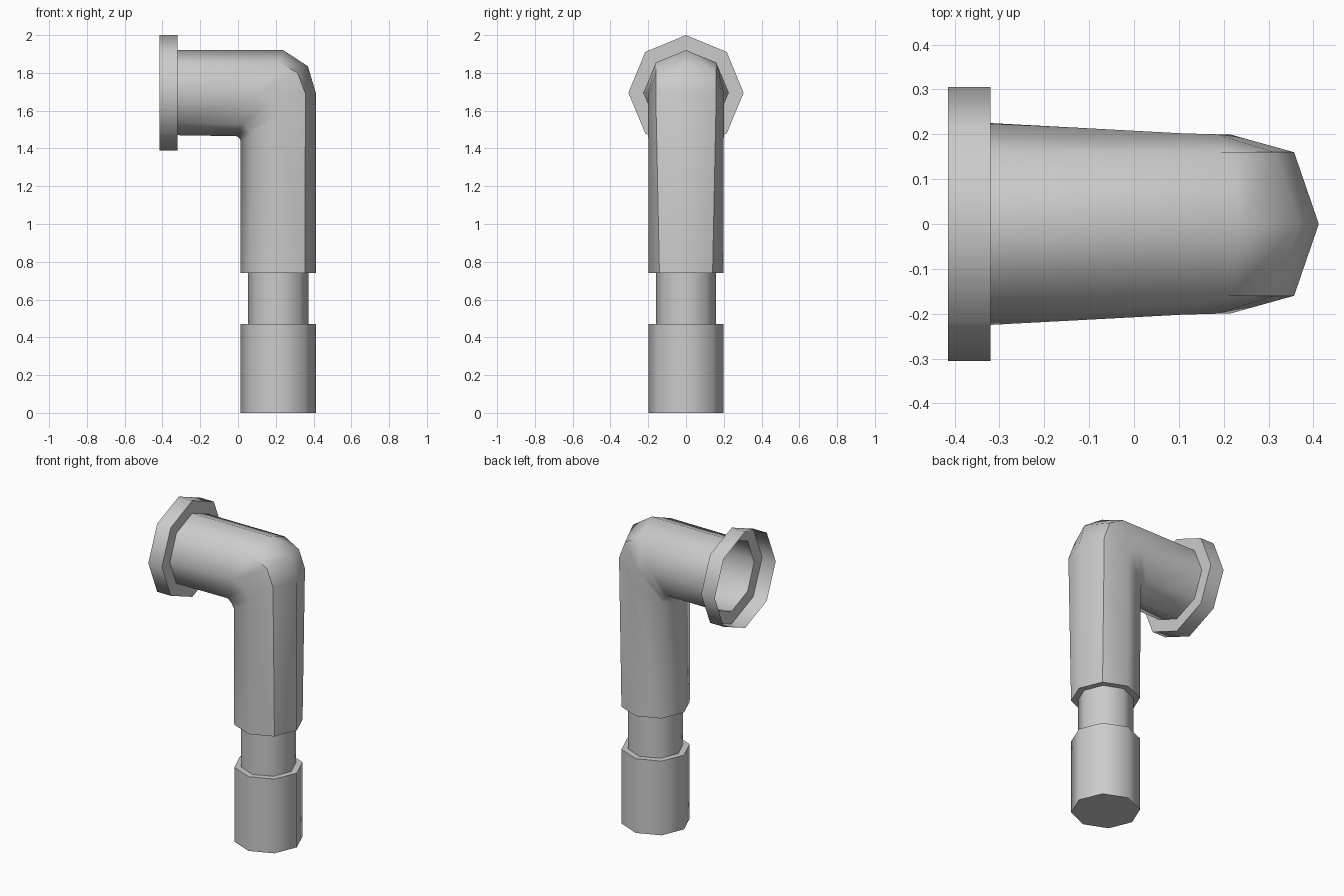
import bpy, math
from math import cos, sin, pi

if "Cube" in bpy.data.objects:
    bpy.data.objects.remove(bpy.data.objects["Cube"])

CX, CZ, N = 0.213, 1.695, 8   # riser axis x, spout axis z, sides


def upright(z, r):
    return [(CX + r * cos(2 * pi * k / N), r * sin(2 * pi * k / N), z) for k in range(N)]


def level(x, r):
    return [(x, r * sin(2 * pi * k / N), CZ + r * cos(2 * pi * k / N)) for k in range(N)]


def mirrored(half):
    # five points from outer to inner of the bend, mirrored across y
    return half + [(x, -y, z) for x, y, z in reversed(half[1:4])]


def loft(name, rings, cap_end=False):
    verts = [v for ring in rings for v in ring]
    faces = []
    for a in range(len(rings) - 1):
        for i in range(N):
            j = (i + 1) % N
            faces.append((a * N + i, (a + 1) * N + i, (a + 1) * N + j, a * N + j))
    if cap_end:
        faces.append(tuple(reversed(range(len(verts) - N, len(verts)))))
    mesh = bpy.data.meshes.new(name)
    mesh.from_pydata(verts, [], faces)
    ob = bpy.data.objects.new(name, mesh)
    bpy.context.collection.objects.link(ob)
    bpy.ops.object.select_all(action='DESELECT')
    ob.select_set(True)
    bpy.context.view_layer.objects.active = ob
    bpy.ops.object.shade_smooth_by_angle(angle=math.radians(50))
    return ob


# Open flange: thin rim with a step down to the pipe
loft("flange", [level(-0.415, 0.305), level(-0.32, 0.305), level(-0.32, 0.225)])

# Bent pipe: spout, three elbow rings, riser and its underside lip
elbow = [
    mirrored([(0.24, 0, 1.92), (0.215, 0.16, 1.855), (0.11, 0.202, 1.69),
              (0.03, 0.145, 1.53), (-0.01, 0, 1.465)]),
    mirrored([(0.37, 0, 1.835), (0.315, 0.16, 1.80), (0.185, 0.2, 1.65),
              (0.055, 0.143, 1.505), (0.005, 0, 1.458)]),
    mirrored([(0.412, 0, 1.695), (0.357, 0.16, 1.69), (0.213, 0.2, 1.58),
              (0.07, 0.141, 1.475), (0.014, 0, 1.44)]),
]
loft("bent_pipe", [level(-0.32, 0.225)] + elbow + [upright(0.74, 0.199), upright(0.74, 0.16)])

# Neck
loft("neck", [upright(0.74, 0.16), upright(0.47, 0.16)])

# Base collar, closed underneath
loft("base_collar", [upright(0.47, 0.16), upright(0.47, 0.199), upright(0, 0.199)], cap_end=True)
